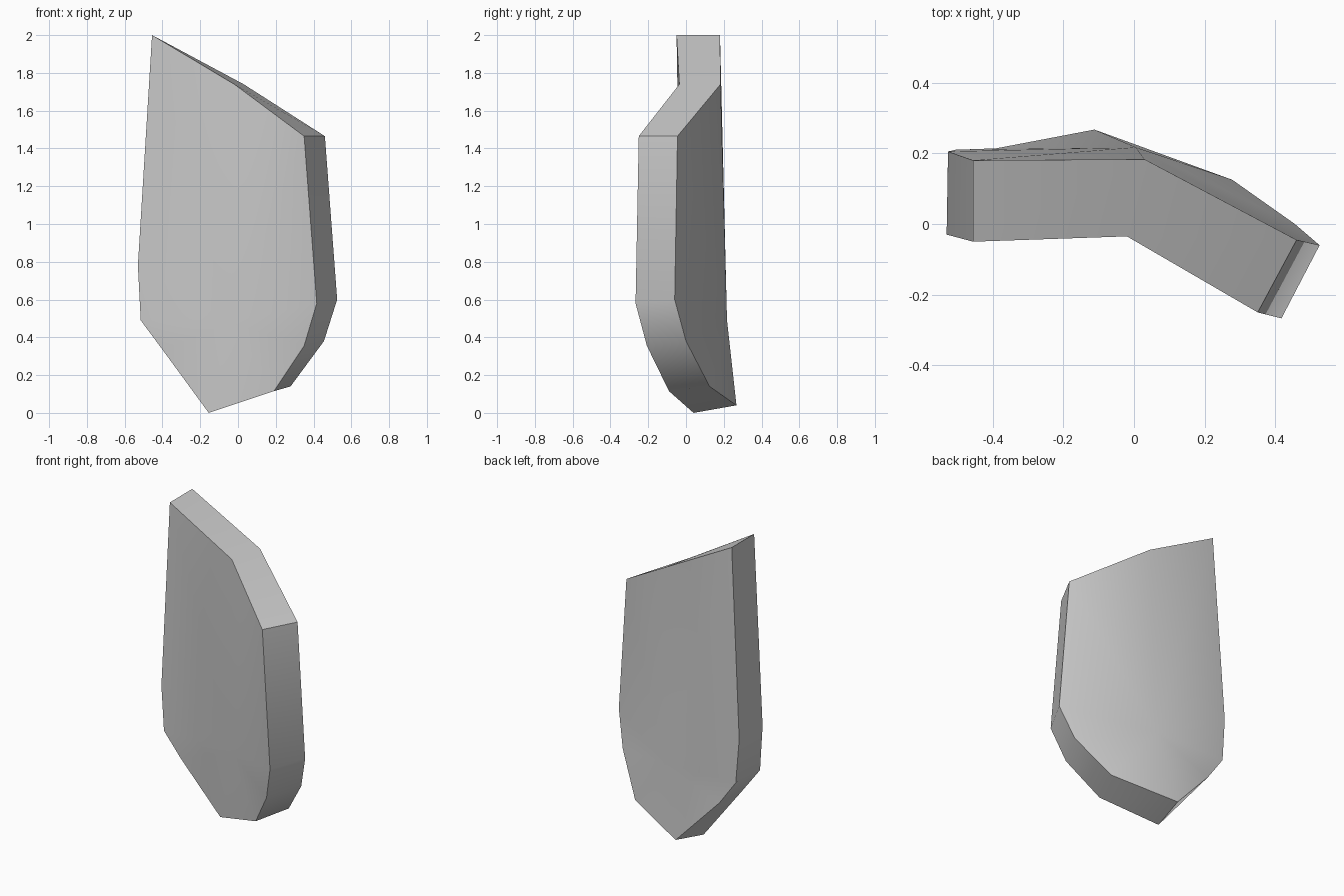
import bpy, bmesh, math

if "Cube" in bpy.data.objects:
    bpy.data.objects.remove(bpy.data.objects["Cube"])

# Matching rim points of the bent slab: (front point, back point), clockwise from the top tip
RIM = [
    ((-0.455, -0.05, 2.00), (-0.455, 0.18, 2.00)),
    ((-0.02, -0.035, 1.74), (0.03, 0.183, 1.74)),
    ((0.35, -0.25, 1.465), (0.46, -0.045, 1.465)),
    ((0.417, -0.267, 0.58), (0.525, -0.06, 0.60)),
    ((0.35, -0.207, 0.355), (0.455, 0.00, 0.38)),
    ((0.19, -0.09, 0.115), (0.278, 0.125, 0.14)),
    ((-0.155, 0.04, 0.00), (-0.112, 0.267, 0.04)),
    ((-0.40, -0.015, 0.335), (-0.39, 0.214, 0.335)),
    ((-0.515, -0.025, 0.49), (-0.505, 0.21, 0.495)),
    ((-0.53, -0.03, 0.78), (-0.526, 0.205, 0.78)),
]
# Lower end of the fold on each side
FOLD = ((-0.04, -0.012, 0.48), (0.005, 0.217, 0.49))

bm = bmesh.new()
n = len(RIM)
sides = [[bm.verts.new(pair[s]) for pair in RIM] for s in (0, 1)]
front, back = sides

# Broad front and back, each fanned around the end of the fold
for s, ring in enumerate(sides):
    hub = bm.verts.new(FOLD[s])
    for i in range(n):
        bm.faces.new((ring[i], ring[(i + 1) % n], hub))

# Rim wall
for i in range(n):
    j = (i + 1) % n
    bm.faces.new((front[i], front[j], back[j], back[i]))
bmesh.ops.recalc_face_normals(bm, faces=bm.faces)

mesh = bpy.data.meshes.new("bent_slab")
bm.to_mesh(mesh)
bm.free()
slab = bpy.data.objects.new("bent_slab", mesh)
bpy.context.collection.objects.link(slab)

# Plain grey
grey = bpy.data.materials.new("grey")
grey.diffuse_color = (0.6, 0.6, 0.6, 1)
grey.use_nodes = True
grey.node_tree.nodes["Principled BSDF"].inputs["Base Color"].default_value = grey.diffuse_color
mesh.materials.append(grey)

# Soft fold, crisp rim
bpy.context.view_layer.objects.active = slab
slab.select_set(True)
bpy.ops.object.shade_smooth_by_angle(angle=math.radians(36))
